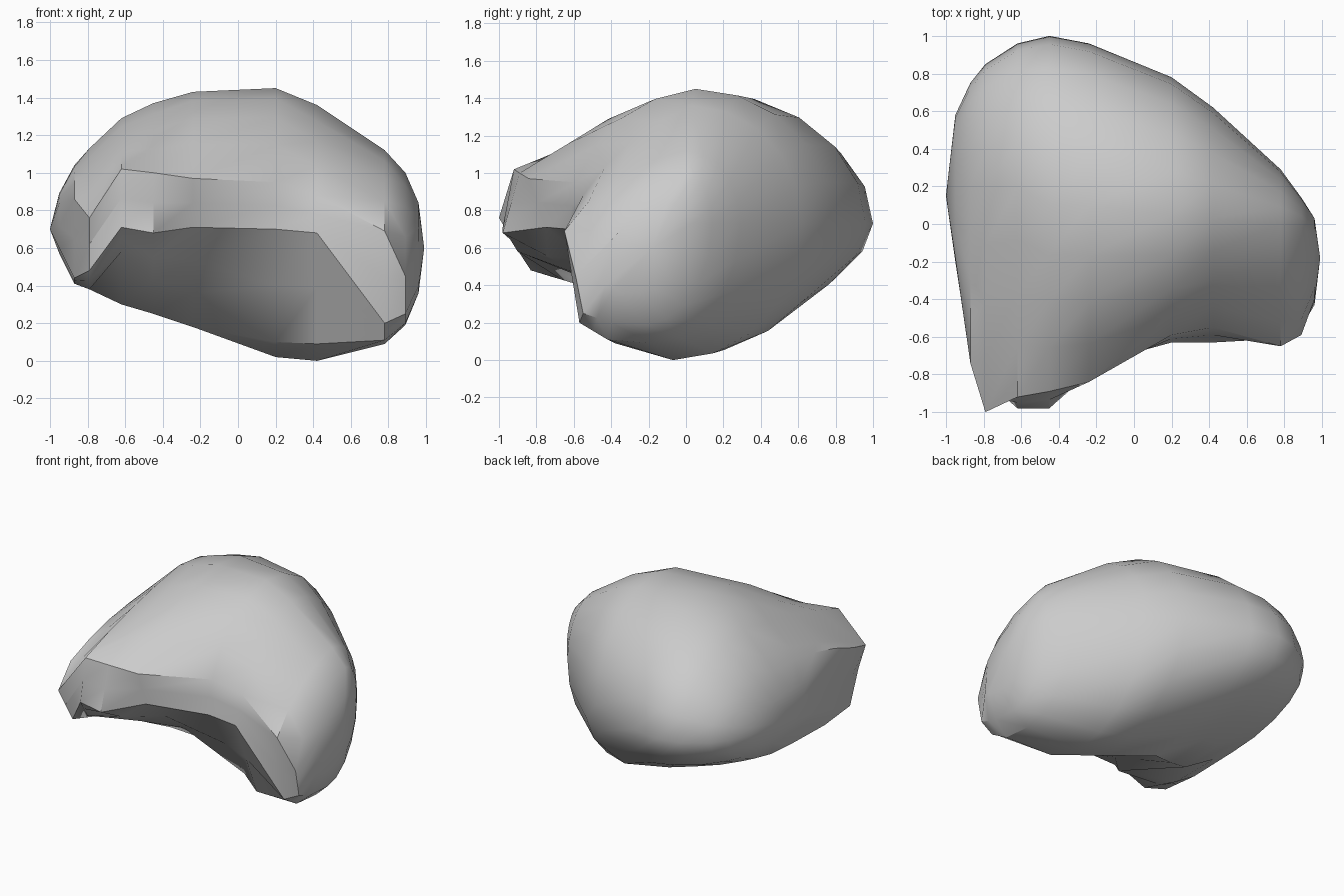
import bpy
import bmesh
import math
from mathutils import Vector

if "Cube" in bpy.data.objects:
    bpy.data.objects.remove(bpy.data.objects["Cube"], do_unlink=True)

# Stone colour
stone = bpy.data.materials.new("stone_grey")
stone.use_nodes = True
colour = (0.6, 0.6, 0.6, 1)
stone.diffuse_color = colour
shader = stone.node_tree.nodes["Principled BSDF"]
shader.inputs["Base Color"].default_value = colour
shader.inputs["Roughness"].default_value = 0.9

# Height at which the back is widest
WAIST = 0.73

# Slices across the boulder: x, (y, z) of crown, y of back, (y, z) of base,
# knee, lip and brow, then the bulge of the upper front
SLICES = [
    (-.95, (.2, .89), .58, (.2, .57), (.05, .57), (-.2, .6), (-.18, .84), .02),
    (-.87, (.2, 1.04), .75, (0, .42), (-.4, .41), (-.7, .44), (-.74, .86), .05),
    (-.79, (.2, 1.13), .85, (-.1, .38), (-.5, .38), (-.83, .48), (-1, .76), .06),
    (-.62, (.2, 1.29), .96, (-.2, .3), (-.9, .58), (-.98, .71), (-.92, 1.02), .03),
    (-.45, (.1, 1.37), 1, (-.15, .25), (-.5, .43), (-.98, .68), (-.89, 1), .05),
    (-.24, (.1, 1.43), .96, (-.05, .18), (-.3, .36), (-.75, .71), (-.84, .97), .1),
    (.2, (.05, 1.45), .78, (-.05, .02), (-.21, .1), (-.63, .7), (-.59, .95), .12),
    (.42, (.03, 1.36), .62, (-.07, 0), (-.38, .09), (-.63, .68), (-.55, .88), .06),
    (.78, (0, 1.12), .29, (-.19, .09), (-.42, .11), (-.57, .2), (-.65, .69), .08),
    (.89, (0, 1), .14, (-.22, .19), (-.4, .2), (-.55, .25), (-.59, .45), .13),
    (.96, (-.1, .84), .03, (-.25, .36), (-.35, .36), (-.43, .4), (-.4, .64), .03),
]


def arc(a, b, corner, steps):
    """Quarter ellipse from a to b that bulges towards the corner."""
    a, b, corner = Vector(a), Vector(b), Vector(corner)
    centre = a + b - corner
    points = []
    for i in range(steps):
        angle = math.pi / 2 * i / steps
        points.append(centre + (a - centre) * math.cos(angle)
                      + (b - centre) * math.sin(angle))
    return points


def bow(a, b, sag, steps):
    """Shallow outward curve from a to b."""
    a, b = Vector(a), Vector(b)
    along = (b - a).normalized()
    outward = Vector((-along.y, along.x))
    points = []
    for i in range(steps):
        t = i / steps
        points.append(a.lerp(b, t) + outward * sag * 4 * t * (1 - t))
    return points


def outline(crown, back, base, knee, lip, brow, upper):
    rear = (back, WAIST)
    return (arc(crown, rear, (back, crown[1]), 5)
            + arc(rear, base, (back, base[1]), 5)
            + [Vector(base)]
            + bow(knee, lip, 0, 2)
            + bow(lip, brow, 0, 2)
            + bow(brow, crown, upper, 4))


# Loft the slices and close both ends to a point
bm = bmesh.new()
rings = []
for x, *shape in SLICES:
    rings.append([bm.verts.new((x, y, z)) for y, z in outline(*shape)])

count = len(rings[0])
for first, second in zip(rings, rings[1:]):
    for i in range(count):
        j = (i + 1) % count
        bm.faces.new((first[i], first[j], second[j], second[i]))

for ring, tip in ((rings[0], (-1, .15, .7)), (rings[-1], (.99, -.18, .6))):
    end = bm.verts.new(tip)
    for i in range(count):
        bm.faces.new((ring[i], ring[(i + 1) % count], end))

bmesh.ops.recalc_face_normals(bm, faces=bm.faces)
mesh = bpy.data.meshes.new("boulder")
bm.to_mesh(mesh)
bm.free()
mesh.materials.append(stone)

boulder = bpy.data.objects.new("boulder", mesh)
bpy.context.collection.objects.link(boulder)
bpy.ops.object.select_all(action="DESELECT")
boulder.select_set(True)
bpy.context.view_layer.objects.active = boulder
bpy.ops.object.shade_smooth_by_angle(angle=math.radians(35))
